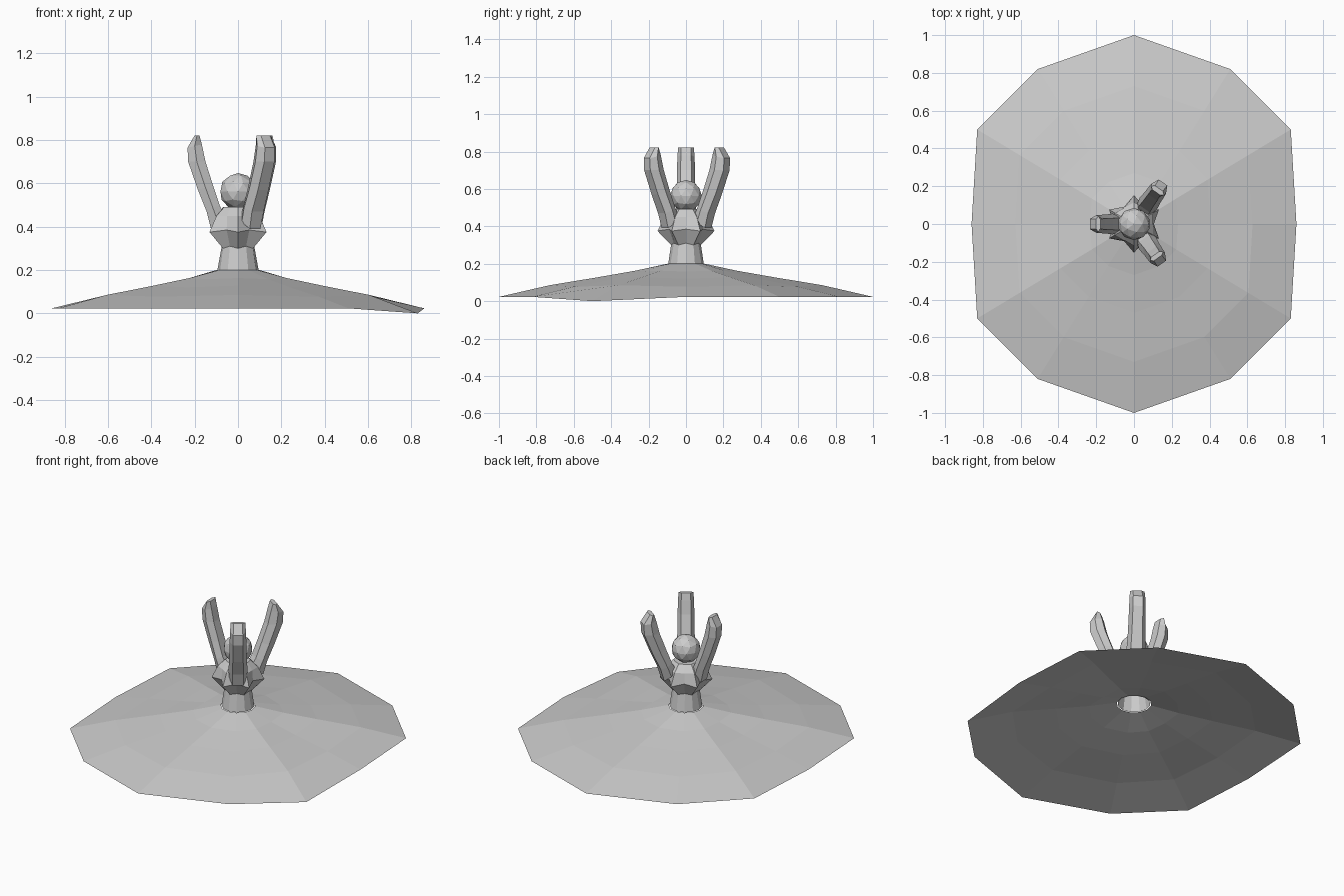
import bpy, bmesh
from math import sin, cos, radians
from mathutils import Vector

if "Cube" in bpy.data.objects:
    bpy.data.objects.remove(bpy.data.objects["Cube"])


def make_object(name, rings, cap_start=False, cap_end=False):
    """Loft closed rings of equal point count into a flat-shaded mesh."""
    bm = bmesh.new()
    rows = [[bm.verts.new(p) for p in ring] for ring in rings]
    n = len(rows[0])
    for a, b in zip(rows, rows[1:]):
        for i in range(n):
            j = (i + 1) % n
            bm.faces.new((a[i], a[j], b[j], b[i]))
    if cap_start:
        bm.faces.new(rows[0][::-1])
    if cap_end:
        bm.faces.new(rows[-1])
    bmesh.ops.recalc_face_normals(bm, faces=bm.faces)
    mesh = bpy.data.meshes.new(name)
    bm.to_mesh(mesh)
    bm.free()
    obj = bpy.data.objects.new(name, mesh)
    bpy.context.collection.objects.link(obj)
    return obj


# Wide sloping dish: an open twelve-sided shell with one dipped corner
quarter = [(0.86, 0), (0.83, 0.5), (0.51, 0.82), (0, 1.0)]
half = quarter + [(-x, y) for x, y in quarter[-2::-1]]
rim = half + [(x, -y) for x, y in half[-2:0:-1]]
inner = [Vector((0.1 * cos(radians(30 * i)), 0.1 * sin(radians(30 * i)), 0.2))
         for i in range(12)]
dish_rings = [[Vector((x, y, 0.0 if (x > 0.8 and y < -0.4) else 0.023)) for x, y in rim]]
for frac, even_z, odd_z in ((0.73, 0.077, 0.085), (0.47, 0.12, 0.128), (0.27, 0.158, 0.163)):
    dish_rings.append([Vector((x * frac, y * frac, odd_z if i % 2 else even_z))
                       for i, (x, y) in enumerate(rim)])
dish_rings.append(inner)
dish = make_object("dish_base", dish_rings)
dish.data.flip_normals() if dish.data.polygons[0].normal.z < 0 else None

# Column and torso: flared foot, waist, six pointed shoulders and neck
# Each level: corner radius, corner z, side radius, side z
levels = [(0.095, 0.2, 0.095, 0.2),
          (0.08, 0.30, 0.075, 0.31),
          (0.152, 0.375, 0.105, 0.385),
          (0.115, 0.45, 0.1, 0.45),
          (0.072, 0.492, 0.068, 0.492)]
torso = []
for r1, z1, r2, z2 in levels:
    ring = []
    for i in range(12):
        a = radians(30 * i)
        r, z = (r1, z1) if i % 2 else (r2, z2)
        ring.append(Vector((r * cos(a), r * sin(a), z)))
    torso.append(ring)
make_object("column_torso", torso, cap_end=True)

# Round head
bpy.ops.mesh.primitive_ico_sphere_add(subdivisions=2, radius=0.085, location=(0, 0, 0.563))
head = bpy.context.object
head.name = "head"

# Three raised arms: (inner radius, z), (outer radius, z), half width
arm_sections = [((0.06, 0.45), (0.125, 0.39), 0.05),
                ((0.085, 0.50), (0.145, 0.47), 0.055),
                ((0.115, 0.59), (0.185, 0.57), 0.05),
                ((0.15, 0.70), (0.23, 0.70), 0.048),
                ((0.167, 0.78), (0.233, 0.765), 0.046),
                ((0.178, 0.822), (0.20, 0.822), 0.042)]
for k, (angle, reach) in enumerate(((180, 1.0), (55, 1.15), (-55, 1.1))):
    c, s = cos(radians(angle)), sin(radians(angle))
    rings = []
    for (ri, zi), (ro, zo), w in arm_sections:
        rm, zm = (ri + ro) / 2, (zi + zo) / 2
        profile = [(ri, -w * 0.6, zi), (rm, -w, zm), (ro, -w * 0.6, zo),
                   (ro, w * 0.6, zo), (rm, w, zm), (ri, w * 0.6, zi)]
        rings.append([Vector((r * reach * c - t * s, r * reach * s + t * c, z))
                      for r, t, z in profile])
    make_object(f"arm_{k + 1}", rings, cap_start=True, cap_end=True)
